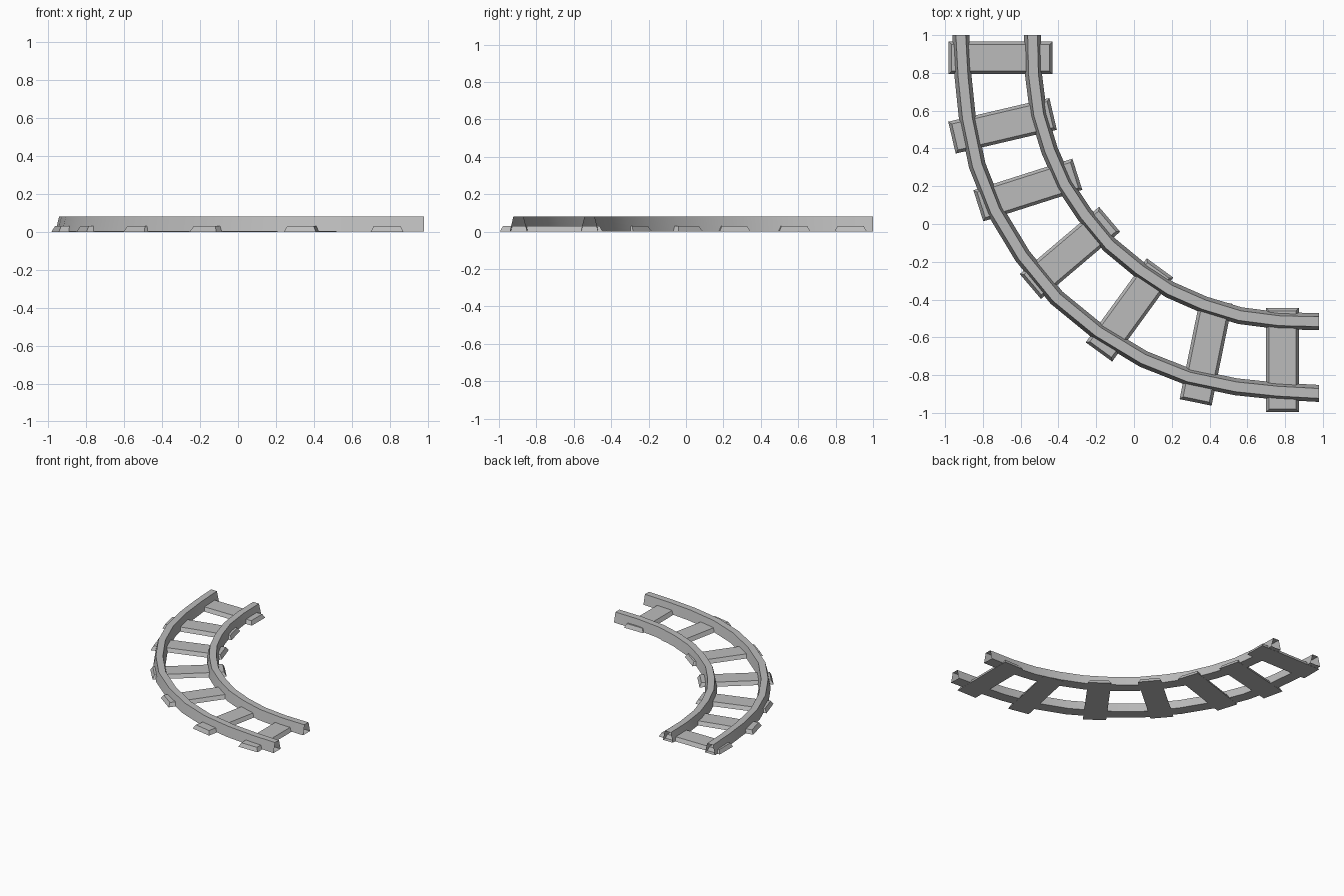
import bpy, bmesh, math
from mathutils import Vector, Matrix

cube = bpy.data.objects.get("Cube")
if cube:
    bpy.data.objects.remove(cube)

grey = bpy.data.materials.new("track grey")
grey.use_nodes = True
GREY = (0.5, 0.5, 0.5, 1)
grey.diffuse_color = GREY
grey.node_tree.nodes["Principled BSDF"].inputs["Base Color"].default_value = GREY


def finish(bm, name):
    bmesh.ops.recalc_face_normals(bm, faces=bm.faces)
    mesh = bpy.data.meshes.new(name)
    bm.to_mesh(mesh)
    bm.free()
    mesh.materials.append(grey)
    obj = bpy.data.objects.new(name, mesh)
    bpy.context.collection.objects.link(obj)
    return obj


def rail(name, half):
    """Hollow trapezoid tube swept along a half path mirrored over the diagonal."""
    path = half + [(y - 0.02, x + 0.02) for x, y in reversed(half[:-1])]
    path = [Vector(p) for p in path]
    section = [(-0.045, 0.002), (-0.026, 0.08), (0.026, 0.08), (0.045, 0.002)]
    bm = bmesh.new()
    rings = []
    for i, p in enumerate(path):
        if i == 0:
            tangent = Vector((0, -1))
        elif i == len(path) - 1:
            tangent = Vector((1, 0))
        else:
            tangent = (path[i + 1] - path[i - 1]).normalized()
        side = Vector((-tangent.y, tangent.x))
        rings.append([bm.verts.new((*(p + side * s), z)) for s, z in section])
    for a, b in zip(rings, rings[1:]):
        for k in range(4):
            n = (k + 1) % 4
            bm.faces.new((a[k], a[n], b[n], b[k]))
    obj = finish(bm, name)
    # Smooth along the bend, sharp along the edges
    bpy.ops.object.select_all(action="DESELECT")
    obj.select_set(True)
    bpy.context.view_layer.objects.active = obj
    bpy.ops.object.shade_smooth_by_angle(angle=math.radians(30))


def sleeper(name, x, y, angle):
    """Flat plank with sloping sides."""
    length, width, height = 0.55, 0.173, 0.03
    bm = bmesh.new()
    bmesh.ops.create_cube(bm, size=1)
    for v in bm.verts:
        inset = 0.016 if v.co.z > 0 else 0
        v.co.x *= length - 2 * inset
        v.co.y *= width - 2 * inset
        v.co.z = (v.co.z + 0.5) * height
    bm.transform(Matrix.Translation((x, y, 0)) @ Matrix.Rotation(math.radians(angle), 4, "Z"))
    finish(bm, name)


# Two curved rails
rail("outer_rail", [(-0.917, 1), (-0.905, 0.78), (-0.882, 0.56), (-0.83, 0.31),
                    (-0.735, 0.07), (-0.59, -0.17), (-0.41, -0.39)])
rail("inner_rail", [(-0.537, 1), (-0.532, 0.79), (-0.505, 0.58), (-0.447, 0.39),
                    (-0.368, 0.21), (-0.262, 0.05), (-0.13, -0.11)])

# Seven sleepers fanned around the bend
sleepers = [(-0.706, 0.88, 0), (-0.696, 0.52, 13.2), (-0.562, 0.18, 17.7),
            (-0.339, -0.153, 40.3), (-0.024, -0.455, 54), (0.381, -0.675, 78.5),
            (0.786, -0.72, 90)]
for i, (x, y, angle) in enumerate(sleepers):
    sleeper(f"sleeper_{i + 1}", x, y, angle)
